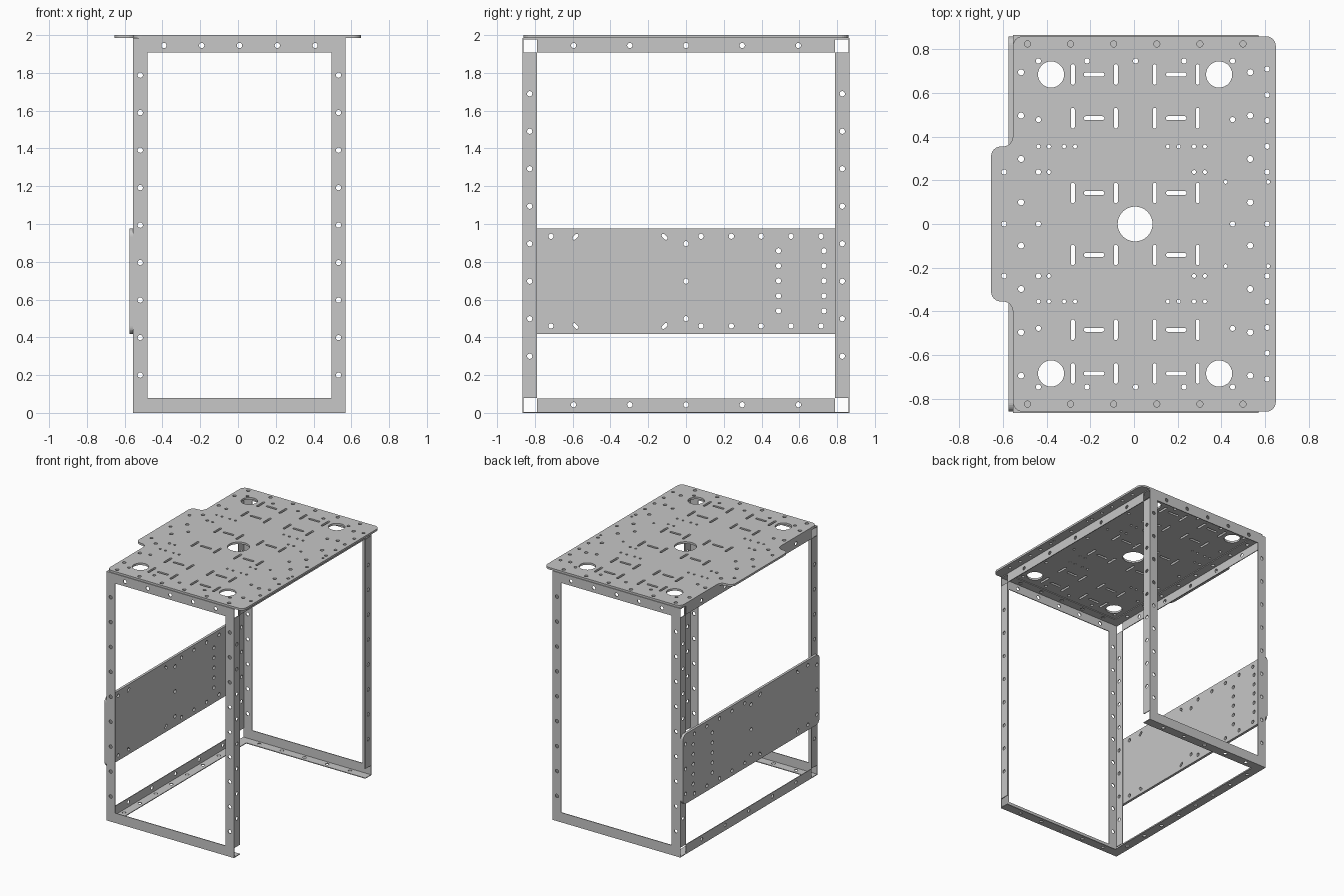
import bpy, bmesh, math
from mathutils import Matrix, Vector

cube = bpy.data.objects.get("Cube")
if cube:
    bpy.data.objects.remove(cube, do_unlink=True)

grey = bpy.data.materials.new("plain grey metal")
grey.use_nodes = True
grey.diffuse_color = (0.57, 0.57, 0.57, 1)
grey.node_tree.nodes["Principled BSDF"].inputs["Base Color"].default_value = (0.57, 0.57, 0.57, 1)

X, Y, Z = Vector((1, 0, 0)), Vector((0, 1, 0)), Vector((0, 0, 1))
T = 0.006                      # angle iron thickness
W = 0.075                      # angle iron flange width
X0, X1, YE = -0.555, 0.57, 0.865
TOP = 1.984                    # underside of the top plate


# ---- 2D outline helpers ----
def rect(a0, b0, a1, b1):
    return [(a0, b0), (a1, b0), (a1, b1), (a0, b1)]


def circle(a, b, r=0.014, n=16):
    return [(a + r * math.cos(i * math.tau / n), b + r * math.sin(i * math.tau / n)) for i in range(n)]


def slot(a, b, length, width, angle):
    r, h, pts = width / 2, (length - width) / 2, []
    for side in (0, 1):
        end = angle + side * math.pi
        ca, cb = a + h * math.cos(end), b + h * math.sin(end)
        for i in range(7):
            t = end - math.pi / 2 + i * math.pi / 6
            pts.append((ca + r * math.cos(t), cb + r * math.sin(t)))
    return pts


def rounded(points, r, steps=6):
    out, n = [], len(points)
    for i in range(n):
        p = Vector(points[i])
        d1 = (Vector(points[i - 1]) - p).normalized()
        d2 = (Vector(points[(i + 1) % n]) - p).normalized()
        c = p + r * (d1 + d2)
        for k in range(steps + 1):
            t = k / steps * math.pi / 2
            out.append(tuple(c - r * (d2 * math.cos(t) + d1 * math.sin(t))))
    return out


def sheet(name, outline, holes, u, v, offset, thick=T):
    """Flat sheet with cut-outs, spanned by u and v, centred at offset along its normal."""
    curve = bpy.data.curves.new(name, "CURVE")
    curve.dimensions, curve.fill_mode, curve.extrude = "2D", "BOTH", thick / 2
    for loop in [outline] + holes:
        s = curve.splines.new("POLY")
        s.points.add(len(loop) - 1)
        for pt, (a, b) in zip(s.points, loop):
            pt.co = (a, b, 0, 1)
        s.use_cyclic_u = True
    tmp = bpy.data.objects.new(name + " helper", curve)
    bpy.context.collection.objects.link(tmp)
    deps = bpy.context.evaluated_depsgraph_get()
    mesh = bpy.data.meshes.new_from_object(tmp.evaluated_get(deps))
    bpy.data.objects.remove(tmp, do_unlink=True)
    m = Matrix((u, v, u.cross(v))).transposed().to_4x4()
    m.translation = offset
    mesh.transform(m)
    bm = bmesh.new()
    bm.from_mesh(mesh)
    bmesh.ops.remove_doubles(bm, verts=bm.verts, dist=0.0001)
    bmesh.ops.recalc_face_normals(bm, faces=bm.faces)
    for f in bm.faces:
        f.smooth = False
    bm.to_mesh(mesh)
    bm.free()
    mesh.materials.clear()
    mesh.materials.append(grey)
    obj = bpy.data.objects.new(name, mesh)
    bpy.context.collection.objects.link(obj)


def steps(start, step, count):
    return [start + step * i for i in range(count)]


mid = W / 2
inner_y = YE - W
rail_x = steps(-0.392, 0.2, 5)
rail_y = steps(-0.595, 0.2975, 5)
flange_y = steps(-0.695, 0.1986, 8)

# ---- front and back frames ----
for label, s in (("front", -1), ("back", 1)):
    holes = [rect(X0 + W, 0.078, X1 - W, 1.908)]
    holes += [circle(x, z) for x in (X0 + mid, X1 - mid) for z in steps(0.2, 0.1985, 9)]
    holes += [circle(x, 1.945) for x in rail_x]
    sheet(label + "_frame_ring", rect(X0, 0, X1, TOP), holes, X, Z, Y * s * (YE - T / 2))
    # post side flanges
    y0, y1 = sorted((s * (YE - T), s * inner_y))
    for side, x in (("right", X0 + T / 2), ("left", X1 - T / 2)):
        holes = [circle(s * (YE - mid), z) for z in steps(0.3, 0.1985, 8)]
        sheet(f"{label}_{side}_post_flange", rect(y0, 0.078, y1, 1.908), holes, Y, Z, X * x)
    # flat flanges of the top and bottom rails
    for level, z in (("bottom", T / 2), ("top", TOP - T / 2)):
        holes = [circle(x, s * (YE - mid)) for x in rail_x]
        sheet(f"{label}_{level}_rail_flange", rect(X0, y0, X1, y1), holes, X, Y, Z * z)

# ---- side rails: the left side stays open at the bottom ----
for name, x, inward, low in (("right_bottom", X0, 1, True), ("right_top", X0, 1, False),
                             ("left_top", X1, -1, False)):
    z0 = 0 if low else TOP - W
    zh = 0.043 if low else 1.945
    sheet(name + "_rail_web", rect(-inner_y, z0, inner_y, z0 + W),
          [circle(y, zh) for y in rail_y], Y, Z, X * (x + inward * T / 2))
    xa, xb = sorted((x + inward * T, x + inward * W))
    sheet(name + "_rail_flange", rect(xa, -inner_y, xb, inner_y),
          [circle(x + inward * mid, y) for y in flange_y], X, Y,
          Z * (T / 2 if low else TOP - T / 2))

# ---- side panel ----
holes = [circle(y, z) for y in (-0.715, 0.08, 0.24, 0.398, 0.556, 0.715) for z in (0.46, 0.935)]
holes += [circle(y, z) for y in (0.49, 0.73) for z in steps(0.54, 0.0795, 5)]
holes += [circle(y, z) for y in (-YE + mid, 0, YE - mid) for z in steps(0.4985, 0.1985, 3)]
for y, lean in ((-0.585, 1), (-0.113, -1)):
    for z, flip in ((0.46, -1), (0.932, 1)):
        holes.append(slot(y, z, 0.038, 0.018, lean * flip * math.pi / 4))
sheet("side_panel", rounded(rect(-0.86, 0.418, 0.86, 0.975), 0.04), holes, Y, Z,
      X * (X0 - 0.01), 0.02)

# ---- top plate ----
outline = rounded([(0.65, -0.86), (0.65, 0.86), (-0.555, 0.86), (-0.555, 0.355),
                   (-0.655, 0.355), (-0.655, -0.355), (-0.555, -0.355), (-0.555, -0.86)], 0.045)
holes = [circle(0.005, 0, 0.08, 32)]
for s in (-1, 1):
    holes += [circle(x, s * 0.685, 0.06, 28) for x in (-0.38, 0.39)]
    for y in (0.685, 0.485, 0.142):
        holes += [slot(x, s * y, 0.095, 0.018, math.pi / 2) for x in (-0.28, -0.083, 0.095, 0.292)]
        holes += [slot(x, s * y, 0.095, 0.018, 0) for x in (-0.183, 0.193)]
    holes += [circle(x, s * 0.825) for x in steps(-0.488, 0.1975, 6)]
    holes += [circle(x, s * 0.747, 0.012) for x in steps(-0.438, 0.2225, 5)]
    holes += [circle(x, s * 0.478, 0.012) for x in (-0.438, 0.452)]
    holes += [circle(x, s * 0.355, 0.009) for x in (-0.438, -0.39, -0.32, -0.27, 0.155, 0.205, 0.275, 0.325)]
    holes += [circle(x, s * 0.238, 0.009) for x in (-0.39, 0.275, 0.325)]
    holes += [circle(x, s * 0.193, 0.009) for x in (0.42, 0.615)]
    holes += [circle(0.61, s * y, 0.012) for y in steps(0.238, 0.118, 5)]
    holes += [circle(x, s * 0.238, 0.012) for x in (-0.595, -0.438)]
holes += [circle(x, 0, 0.012) for x in (-0.595, -0.438, 0.452, 0.61)]
holes += [circle(x, y) for x in (X0 + mid, X1 - mid) for y in flange_y]
sheet("top_plate", outline, holes, X, Y, Z * (TOP + 0.008), 0.016)
